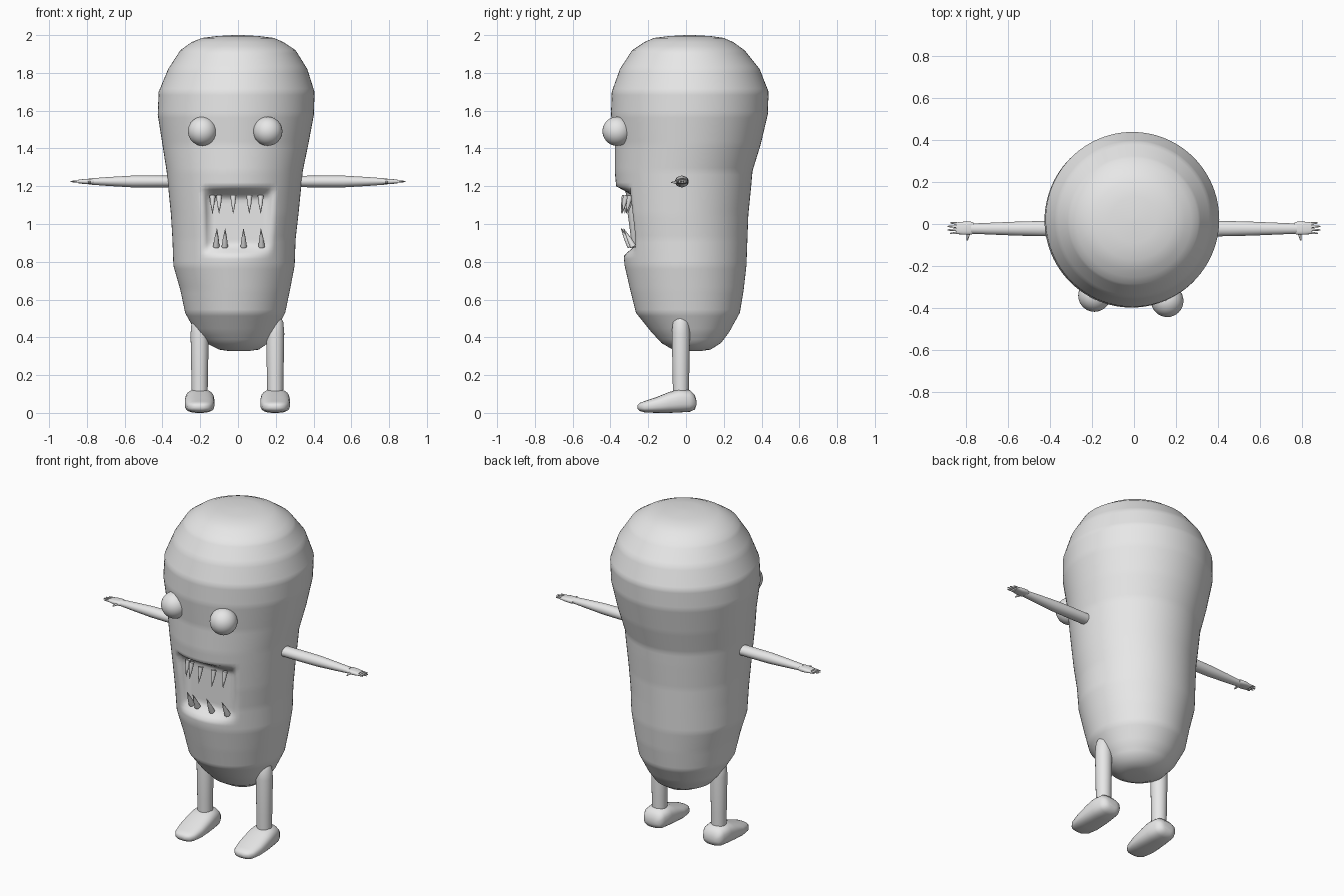
import bpy, bmesh, math
from mathutils import Vector

grey = bpy.data.materials.new("plain grey")
grey.diffuse_color = (0.8, 0.8, 0.8, 1)


def finish(bm, name, angle=60):
    bmesh.ops.recalc_face_normals(bm, faces=bm.faces)
    me = bpy.data.meshes.new(name)
    bm.to_mesh(me)
    bm.free()
    me.materials.append(grey)
    ob = bpy.data.objects.new(name, me)
    bpy.context.collection.objects.link(ob)
    bpy.ops.object.select_all(action='DESELECT')
    ob.select_set(True)
    bpy.context.view_layer.objects.active = ob
    bpy.ops.object.shade_smooth_by_angle(angle=math.radians(angle))
    return ob


def loft(bm, rings, n, power=1.0):
    """Skin ellipses given as (centre, half axis a, half axis b) and cap both ends."""
    def wave(v):
        return math.copysign(abs(v) ** power, v)
    loops = []
    for c, a, b in rings:
        c, a, b = Vector(c), Vector(a), Vector(b)
        loops.append([bm.verts.new(c + a * wave(math.cos(2 * math.pi * i / n))
                                   + b * wave(math.sin(2 * math.pi * i / n))) for i in range(n)])
    for lo, hi in zip(loops, loops[1:]):
        for i in range(n):
            j = (i + 1) % n
            bm.faces.new((lo[i], lo[j], hi[j], hi[i]))
    bm.faces.new(loops[0][::-1])
    bm.faces.new(loops[-1])


def cone(bm, base, tip, r, n=8, r_tip=0.001):
    base, tip = Vector(base), Vector(tip)
    d = (tip - base).normalized()
    a = d.orthogonal().normalized()
    b = d.cross(a)
    mid = base.lerp(tip, 0.45)
    rm = r * 0.65 + r_tip * 0.35
    loft(bm, [(base, a * r, b * r), (mid, a * rm, b * rm), (tip, a * r_tip, b * r_tip)], n)


# Body: z, left, right, front, back
profile = [
    (0.328, -0.05, 0.06, -0.04, 0.08), (0.335, -0.10, 0.11, -0.07, 0.13),
    (0.37, -0.17, 0.16, -0.13, 0.185), (0.43, -0.225, 0.20, -0.185, 0.23),
    (0.53, -0.28, 0.25, -0.265, 0.285), (0.65, -0.305, 0.275, -0.295, 0.305),
    (0.78, -0.342, 0.30, -0.325, 0.32), (0.92, -0.347, 0.305, -0.338, 0.325),
    (1.05, -0.355, 0.32, -0.355, 0.33), (1.2, -0.37, 0.335, -0.37, 0.345),
    (1.28, -0.378, 0.343, -0.377, 0.352), (1.42, -0.40, 0.372, -0.377, 0.395),
    (1.58, -0.425, 0.402, -0.397, 0.433), (1.7, -0.42, 0.405, -0.393, 0.437),
    (1.82, -0.37, 0.367, -0.35, 0.39), (1.92, -0.305, 0.305, -0.285, 0.31),
    (1.963, -0.245, 0.24, -0.22, 0.25), (1.985, -0.19, 0.19, -0.17, 0.2),
    (1.995, -0.11, 0.11, -0.09, 0.13), (2.0, -0.02, 0.02, 0.0, 0.04)]
rings = []
for p, q in zip(profile, profile[1:] + [None]):
    steps = max(1, round((q[0] - p[0]) / 0.018)) if q else 1
    for k in range(steps):
        z, x0, x1, y0, y1 = [u + (v - u) * k / steps for u, v in zip(p, q or p)]
        rings.append((((x0 + x1) / 2, (y0 + y1) / 2, z), ((x1 - x0) / 2, 0, 0), (0, (y1 - y0) / 2, 0)))
bm = bmesh.new()
loft(bm, rings, 96)
# Mouth: push a rectangular patch of the front back to a flat wall
for v in bm.verts:
    if v.co.y < -0.15:
        f = min((0.19 - abs(v.co.x - 0.003)) / 0.035, (1.2 - v.co.z) / 0.06, (v.co.z - 0.83) / 0.06)
        f = max(0, min(1, f))
        v.co.y += f * max(0, -0.265 - v.co.y)
finish(bm, "body", 80)

# Teeth
bm = bmesh.new()
for x in (-0.135, -0.10, -0.025, 0.06, 0.12):
    y = -0.34 + 2 * x * x
    cone(bm, (x, y + 0.015, 1.15), (x, y - 0.005, 1.055), 0.016)
finish(bm, "upper_teeth")
bm = bmesh.new()
for x in (-0.115, -0.07, 0.03, 0.125):
    y = -0.305 + x * x
    cone(bm, (x, y + 0.01, 0.88), (x * 0.97, y - 0.04, 0.975), 0.017)
finish(bm, "lower_teeth")

# Eyes
for name, loc in (("left_eye", (-0.188, -0.34, 1.491)), ("right_eye", (0.158, -0.365, 1.491))):
    bm = bmesh.new()
    bmesh.ops.create_uvsphere(bm, u_segments=32, v_segments=20, radius=0.077)
    bmesh.ops.translate(bm, vec=loc, verts=bm.verts)
    finish(bm, name)

arm = [(0.30, 0.037, 0.030), (0.45, 0.036, 0.031), (0.56, 0.033, 0.031),
       (0.68, 0.028, 0.024), (0.775, 0.024, 0.017)]
palm = [(0.762, 0.026, 0.011), (0.775, 0.031, 0.015), (0.81, 0.031, 0.014), (0.845, 0.027, 0.009)]
# Foot sections: y, bottom, top, half width
foot = [(0.055, 0.04, 0.065, 0.03), (0.047, 0.018, 0.095, 0.055), (0.02, 0.006, 0.122, 0.07),
        (-0.04, 0.002, 0.125, 0.077), (-0.09, 0.0, 0.11, 0.079), (-0.16, 0.0, 0.082, 0.078),
        (-0.22, 0.003, 0.062, 0.066), (-0.245, 0.01, 0.053, 0.048), (-0.256, 0.022, 0.042, 0.025)]

for side, s in (("left", -1), ("right", 1)):
    # Arm and hand
    bm = bmesh.new()
    loft(bm, [((s * x, -0.022, 1.225), (0, ry, 0), (0, 0, rz)) for x, ry, rz in arm], 24)
    finish(bm, side + "_arm")
    bm = bmesh.new()
    loft(bm, [((s * x, -0.02, 1.225), (0, ry, 0), (0, 0, rz)) for x, ry, rz in palm], 20, 0.75)
    for k, tip in enumerate((0.875, 0.887, 0.885, 0.872)):
        y = -0.041 + k * 0.014
        cone(bm, (s * 0.83, y, 1.225), (s * tip, y + (k - 1.5) * 0.003, 1.225), 0.007, 8, 0.003)
    cone(bm, (s * 0.785, -0.035, 1.222), (s * 0.792, -0.078, 1.22), 0.009, 8, 0.003)
    finish(bm, side + "_hand")
    # Leg, with a rounded hip
    cx = 0.2 * s - 0.003
    bm = bmesh.new()
    leg = [(0.09, 0.042), (0.2, 0.044), (0.42, 0.048), (0.48, 0.043), (0.51, 0.028), (0.522, 0.01)]
    loft(bm, [((cx, -0.027, z), (r, 0, 0), (0, r, 0)) for z, r in leg], 24)
    finish(bm, side + "_leg")
    # Foot
    bm = bmesh.new()
    loft(bm, [((cx, y, (lo + hi) / 2), (w, 0, 0), (0, 0, (hi - lo) / 2)) for y, lo, hi, w in foot], 28, 0.75)
    finish(bm, side + "_foot")
